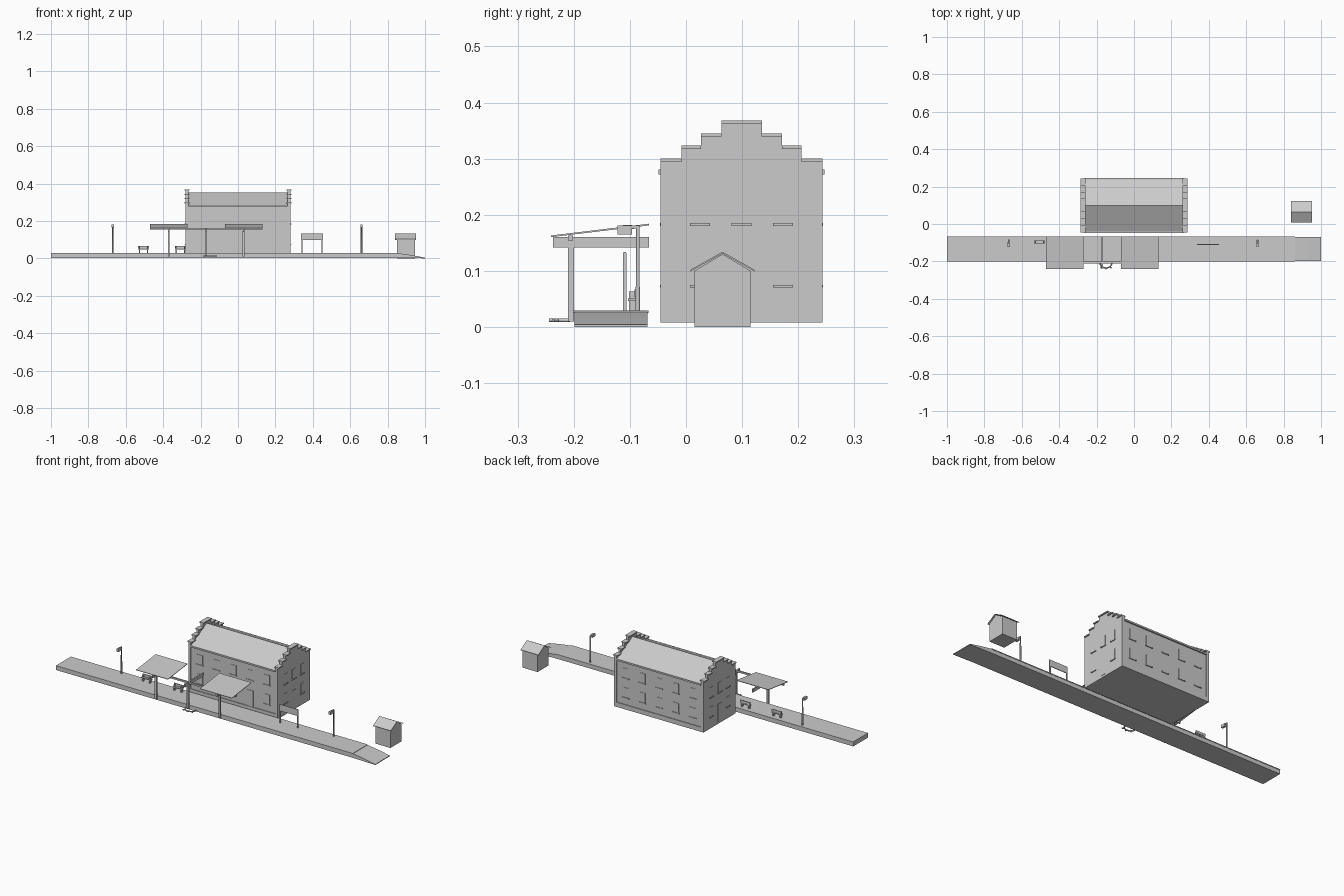
import bpy, bmesh, math

if "Cube" in bpy.data.objects:
    bpy.data.objects.remove(bpy.data.objects["Cube"])

def material(name, v):
    m = bpy.data.materials.new(name)
    m.diffuse_color = (v, v, v, 1)
    m.use_nodes = True
    m.node_tree.nodes["Principled BSDF"].inputs["Base Color"].default_value = m.diffuse_color
    return m

GREY = material("plain_grey", 0.6)

def finish(name, bm):
    bmesh.ops.recalc_face_normals(bm, faces=bm.faces)
    me = bpy.data.meshes.new(name)
    bm.to_mesh(me)
    bm.free()
    me.materials.append(GREY)
    ob = bpy.data.objects.new(name, me)
    bpy.context.collection.objects.link(ob)
    return ob

def box(name, x0, x1, y0, y1, z0, z1):
    bm = bmesh.new()
    bmesh.ops.create_cube(bm, size=1)
    for v in bm.verts:
        v.co = (x0 + (v.co.x + .5) * (x1 - x0), y0 + (v.co.y + .5) * (y1 - y0),
                z0 + (v.co.z + .5) * (z1 - z0))
    return finish(name, bm)

def prism(name, pts, a, b, axis="x"):
    """Extrude a profile: (y, z) points along x, or (x, z) points along y."""
    bm = bmesh.new()
    put = (lambda p, t: (t, p[0], p[1])) if axis == "x" else (lambda p, t: (p[0], t, p[1]))
    lo = [bm.verts.new(put(p, a)) for p in pts]
    hi = [bm.verts.new(put(p, b)) for p in pts]
    bm.faces.new(lo)
    bm.faces.new(hi)
    for i in range(len(pts)):
        j = (i + 1) % len(pts)
        bm.faces.new((lo[i], lo[j], hi[j], hi[i]))
    return finish(name, bm)

def tube(name, pts, r, sides=8):
    """Round rod along a path."""
    cu = bpy.data.curves.new(name, "CURVE")
    cu.dimensions = "3D"
    cu.bevel_depth = r
    cu.bevel_resolution = max(0, sides // 4 - 1)
    cu.use_fill_caps = True
    sp = cu.splines.new("POLY")
    sp.points.add(len(pts) - 1)
    for p, c in zip(sp.points, pts):
        p.co = (*c, 1)
    cu.materials.append(GREY)
    ob = bpy.data.objects.new(name, cu)
    bpy.context.collection.objects.link(ob)
    return ob

# platform with a ramp at the right end, and a thin edge cap
prism("platform", [(-1, .003), (.86, .003), (1, 0), (1, .004), (.93, .017), (.86, .027), (-1, .027)],
      -.199, -.069, "y")
box("platform_cap", -1, .86, -.201, -.067, .025, .029)

# station building: walls and roof as one house profile
MID = .099
prism("station_walls", [(-.041, .008), (.239, .008), (.239, .276), (-.041, .276)], -.272, .272)
prism("station_roof", [(-.044, .274), (MID, .274), (.242, .274), (.242, .279), (MID, .352), (-.044, .279)],
      -.272, .272)

# stepped gable ends with coping stones
steps = [(.144, .300), (.107, .323), (.072, .345), (.036, .368)]
right = [(.144, .008)]
for i, (w, z) in enumerate(steps):
    right.append((w, z))
    if i < 3:
        right.append((steps[i + 1][0], z))
outline = [(MID + w, z) for w, z in right] + [(MID - w, z) for w, z in reversed(right)]
for s in (-1, 1):
    prism("stepped_gable", outline, s * .265, s * .280)
    a, b = sorted((s * .259, s * .286))
    for i, (w, z) in enumerate(steps):
        inner = steps[i + 1][0] if i < 3 else 0
        for d in (-1, 1):
            y0, y1 = sorted((MID + d * w, MID + d * inner))
            box("coping", a, b, y0, y1, z - .006, z)

# gutters and low plinth
for y0, y1 in ((-.049, -.041), (.239, .247)):
    box("gutter", -.265, .265, y0, y1, .272, .281)
    a, b = (-.045, -.041) if y0 < 0 else (.239, .243)
    box("plinth", -.28, .28, a, b, .008, .034)

# windows and sills on the long sides, doors on the platform side
for s, y in ((-1, -.041), (1, .239)):
    y0, y1 = sorted((y, y + s * .002))
    s0, s1 = sorted((y, y + s * .005))
    for x in (-.21, -.105, 0, .105, .21):
        for z in (.075, .185):
            if s < 0 and z < .1 and abs(x) == .105:
                box("door", x - .02, x + .02, y0, y1, .03, .125)
                continue
            box("window", x - .018, x + .018, y0, y1, z, z + .055)
            box("window_sill", x - .022, x + .022, s0, s1, z - .005, z)

# windows on the gable ends
for s in (-1, 1):
    x0, x1 = sorted((s * .28, s * .282))
    a, b = sorted((s * .28, s * .285))
    for y in (.025, MID, .173):
        for z in (.075, .185):
            if y == MID and z < .1:
                box("side_door", x0, x1, y - .017, y + .017, .02, .12)
                continue
            box("side_window", x0, x1, y - .014, y + .014, z, z + .055)
            box("side_sill", a, b, y - .018, y + .018, z - .005, z)

# small hut with a pitched roof
box("hut_walls", .85, .945, .015, .115, 0, .101)
prism("hut_roof", [(.008, .099), (.065, .131), (.122, .099), (.122, .102), (.065, .134), (.008, .102)],
      .84, .952)
prism("hut_gable", [(.015, .1), (.115, .1), (.065, .13)], .85, .945)

# canopy posts and cross beams, with roof sheets on the outer two
for x in (-.37, -.17, .03):
    box("canopy_post", x - .005, x + .005, -.210, -.200, .010, .145)
    box("canopy_beam", x - .004, x + .004, -.237, -.066, .142, .160)
    if x != -.17:
        prism("canopy_roof", [(-.241, .160), (-.066, .181), (-.066, .184), (-.241, .163)], x - .1, x + .1)
box("canopy_purlin", -.47, .13, -.210, -.201, .154, .163)

# platform lamps
for x in (-.67, .66):
    tube("lamp_post", [(x, -.086, .028), (x, -.086, .178), (x, -.112, .178)], .0045)
    box("lamp_head", x - .006, x + .006, -.122, -.096, .165, .181)

# name board on two posts, left blank
for x in (.342, .450):
    box("board_post", x - .003, x + .003, -.112, -.106, .028, .132)
box("board_panel", .338, .454, -.111, -.107, .097, .134)

# benches
for x in (-.505, -.308):
    box("bench_seat", x - .03, x + .03, -.103, -.089, .046, .051)
    box("bench_back", x - .03, x + .03, -.092, -.088, .053, .067)
    for d in (-.022, .022):
        box("bench_leg", x + d - .003, x + d + .003, -.102, -.090, .028, .063)

# low curved bracket in front of the platform
arc = [(-.15 + .032 * math.cos(t), -.207 + .028 * math.sin(t), .012)
       for t in [math.pi * (1 + i / 10) for i in range(11)]]
tube("bracket_arc", arc, .0035)
for x, y in ((-.172, -.228), (-.150, -.235), (-.128, -.228)):
    tube("bracket_tip", [(x, y, .012), (x + (x + .15) * .35, y - .009, .012)], .0035)
